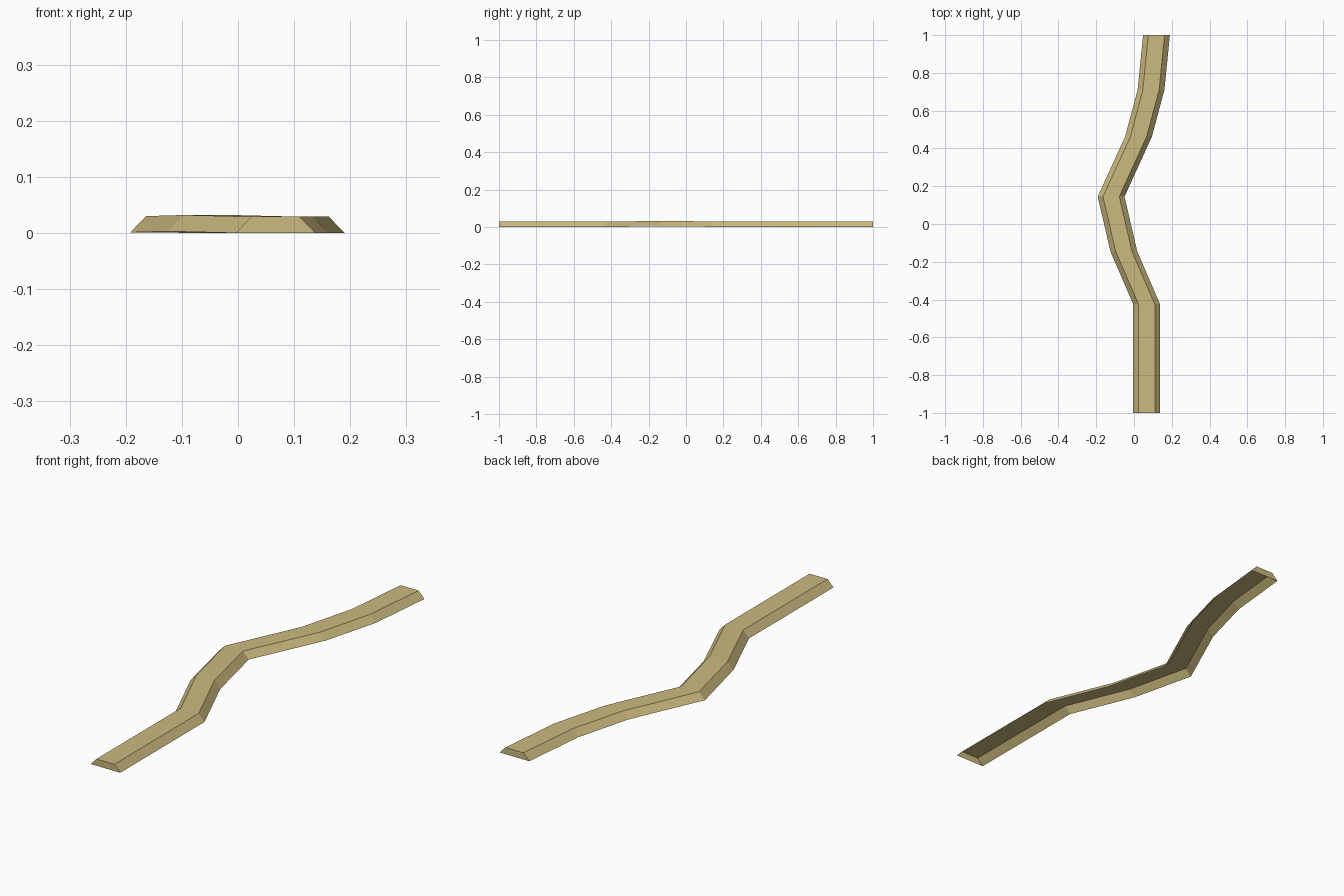
import bpy, bmesh

if "Cube" in bpy.data.objects:
    bpy.data.objects.remove(bpy.data.objects["Cube"])

# Path stations from front to back: centre x, y, height offset
path = [(0.067, -1.0, 0.0), (0.067, -0.425, 0.0), (-0.054, -0.145, 0.003),
        (-0.121, 0.145, 0.001), (0.024, 0.463, 0.0), (0.09, 0.71, 0.0),
        (0.119, 1.0, 0.0)]
# Trapezoid cross-section: x offset, z (left foot, left top, right top, right foot)
profile = [(-0.071, 0.0), (-0.043, 0.029), (0.043, 0.029), (0.071, 0.0)]

khaki = bpy.data.materials.new("khaki")
khaki.diffuse_color = (0.60, 0.49, 0.21, 1)
khaki.use_nodes = True
khaki.node_tree.nodes["Principled BSDF"].inputs["Base Color"].default_value = khaki.diffuse_color

# Winding raised bank: sloped sides and flat top, open underneath
bm = bmesh.new()
rings = [[bm.verts.new((cx + dx, y, dz + z)) for dx, z in profile]
         for cx, y, dz in path]
for a, b in zip(rings, rings[1:]):
    for i in range(3):
        bm.faces.new((a[i], a[i + 1], b[i + 1], b[i]))

# End caps
bm.faces.new(rings[0][::-1])
bm.faces.new(rings[-1])

# Point every face outwards
bm.normal_update()
bmesh.ops.recalc_face_normals(bm, faces=bm.faces[:])
bm.normal_update()
if sum(f.normal.z for f in bm.faces) < 0:
    bmesh.ops.reverse_faces(bm, faces=bm.faces[:])

mesh = bpy.data.meshes.new("winding_bank")
bm.to_mesh(mesh)
bm.free()
mesh.materials.append(khaki)
bpy.context.collection.objects.link(bpy.data.objects.new("winding_bank", mesh))
